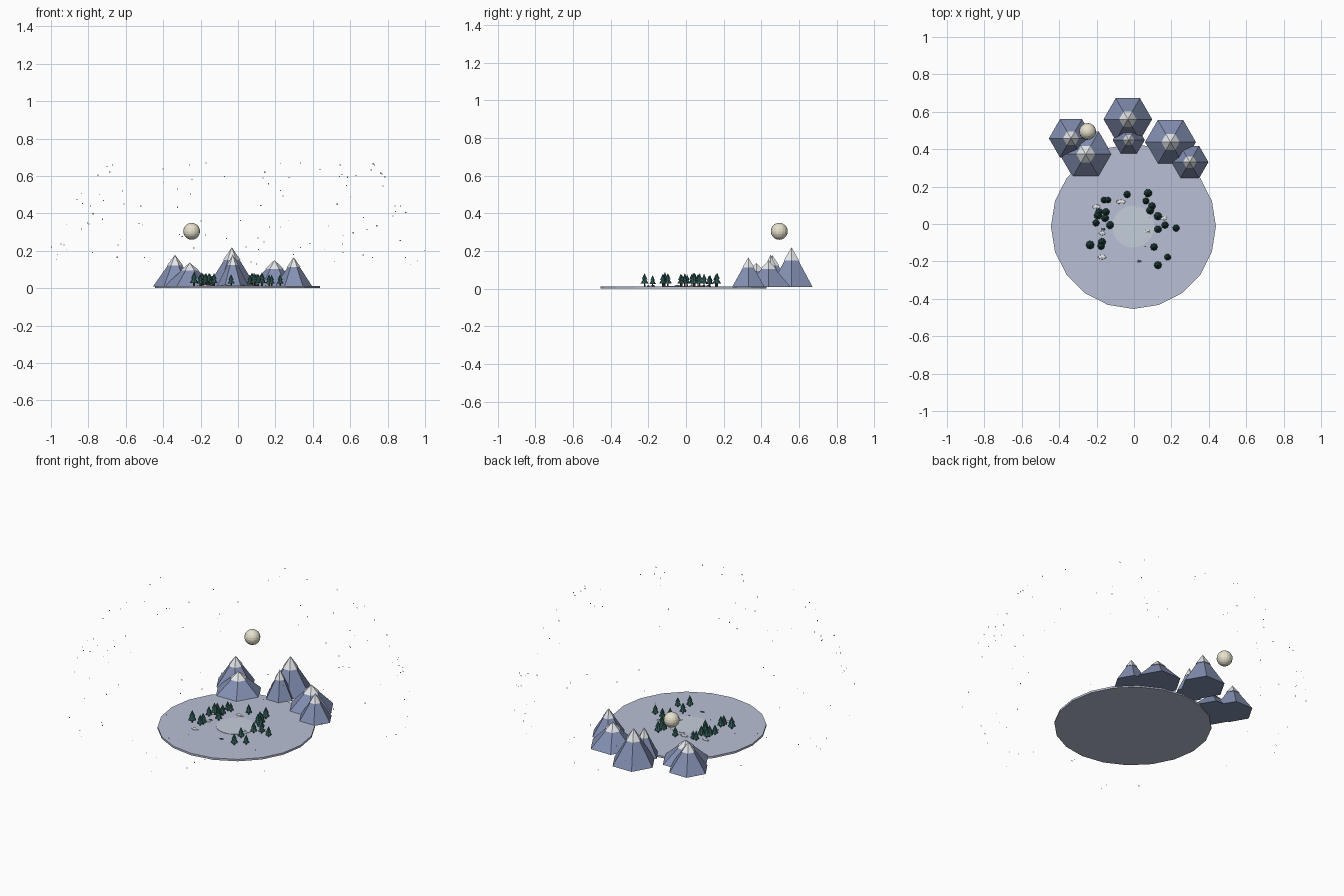
import bpy, bmesh, math, random
from mathutils import Matrix, Vector

if "Cube" in bpy.data.objects:
    bpy.data.objects.remove(bpy.data.objects["Cube"])

random.seed(7)
GROUND_TOP = 0.012


def material(name, rgb):
    m = bpy.data.materials.new(name)
    m.diffuse_color = (*rgb, 1)
    m.use_nodes = True
    m.node_tree.nodes["Principled BSDF"].inputs["Base Color"].default_value = m.diffuse_color
    return m


SNOWFIELD = material("snowfield", (0.48, 0.53, 0.66))
ROCK = material("mountain_rock", (0.23, 0.28, 0.45))
SNOW = material("snow", (0.78, 0.80, 0.83))
ICE = material("ice", (0.56, 0.62, 0.70))
PINE = material("pine", (0.03, 0.11, 0.10))
BARK = material("bark", (0.09, 0.05, 0.03))
STONE = material("stone", (0.13, 0.15, 0.22))
MOON = material("moon", (0.80, 0.76, 0.62))
STAR = material("star", (0.9, 0.9, 0.8))


def finish(name, bm, mat):
    me = bpy.data.meshes.new(name)
    bm.to_mesh(me)
    bm.free()
    me.materials.append(mat)
    ob = bpy.data.objects.new(name, me)
    bpy.context.collection.objects.link(ob)
    return ob


def cone(bm, x, y, z0, z1, r0, r1=0.0, sides=6, turn=math.pi / 2):
    """Upright cone or prism between heights z0 and z1."""
    mat = Matrix.Translation((x, y, (z0 + z1) / 2)) @ Matrix.Rotation(turn, 4, 'Z')
    bmesh.ops.create_cone(bm, cap_ends=True, segments=sides, radius1=r0,
                          radius2=r1, depth=z1 - z0, matrix=mat)


def blob(bm, x, y, z, sx, sy, sz):
    mat = Matrix.Translation((x, y, z)) @ Matrix.Diagonal((sx, sy, sz, 1))
    bmesh.ops.create_icosphere(bm, subdivisions=1, radius=1, matrix=mat)


# Ground plate and frozen pond
bm = bmesh.new()
cone(bm, -0.003, -0.013, 0, GROUND_TOP, 0.441, 0.441, 20)
finish("ground", bm, SNOWFIELD)
bm = bmesh.new()
cone(bm, -0.004, -0.014, GROUND_TOP - 0.004, GROUND_TOP + 0.002, 0.112, 0.112, 24)
finish("frozen_pond", bm, ICE)

# Mountains with snow caps: x, y, radius, peak height
mountains = [(-0.033, 0.56, 0.13, 0.219), (-0.028, 0.449, 0.086, 0.18),
             (-0.337, 0.458, 0.118, 0.178), (-0.258, 0.373, 0.14, 0.136),
             (0.195, 0.438, 0.136, 0.15), (0.298, 0.331, 0.10, 0.165)]
for i, (x, y, r, h) in enumerate(mountains, 1):
    bm = bmesh.new()
    cone(bm, x, y, 0.008, h - 0.002, r)
    finish(f"mountain_{i}", bm, ROCK)
    bm = bmesh.new()
    cone(bm, x, y, h - 0.33 * (h - 0.008), h, r * 0.36)
    finish(f"snow_cap_{i}", bm, SNOW)

# Pine trees: x, y, crown radius
trees = [(0.075, 0.165, .022), (0.064, 0.123, .018), (0.096, 0.096, .02),
         (0.086, 0.072, .021), (0.128, 0.042, .022), (0.128, -0.028, .02),
         (0.166, -0.006, .019), (0.225, -0.022, .019), (0.107, -0.123, .02),
         (0.18, -0.177, .018), (0.128, -0.22, .021), (-0.037, 0.158, .019),
         (-0.16, 0.128, .018), (-0.139, 0.128, .017), (-0.187, 0.064, .02),
         (-0.15, 0.064, .02), (-0.193, 0.046, .022), (-0.155, 0.032, .021),
         (-0.203, 0.006, .019), (-0.128, -0.006, .021), (-0.171, -0.096, .021),
         (-0.176, -0.118, .02), (-0.235, -0.112, .023)]
trunks, crowns = bmesh.new(), bmesh.new()
for x, y, r in trees:
    s, turn = r / 0.022, random.uniform(0, 1)
    base = GROUND_TOP + 0.016 * s
    cone(trunks, x, y, GROUND_TOP - 0.002, base + 0.002, 0.005 * s, 0.004 * s, 6)
    cone(crowns, x, y, base, base + 0.036 * s, r, 0, 8, turn)
    cone(crowns, x, y, base + 0.022 * s, base + 0.057 * s, r * 0.72, 0, 8, turn)
finish("tree_trunks", trunks, BARK)
finish("tree_crowns", crowns, PINE)

# Snow mounds
bm = bmesh.new()
for x, y, sx, sy in [(-0.07, 0.118, .03, .014), (-0.171, -0.177, .026, .014),
                     (-0.2, 0.092, .026, .013), (0.16, 0.03, .02, .012),
                     (0.07, -0.04, .018, .01), (-0.17, -0.05, .02, .012)]:
    blob(bm, x, y, GROUND_TOP, sx, sy, 0.008)
finish("snow_mounds", bm, SNOW)

# Stones and pebbles
bm = bmesh.new()
for x, y, s in [(0.027, -0.2, .014), (-0.166, -0.028, .014), (-0.064, 0.075, .005),
                (0.016, 0.09, .005), (-0.07, 0.0, .005), (0.085, 0.037, .006),
                (0.06, -0.12, .006)]:
    blob(bm, x, y, GROUND_TOP, s, s * 0.6, s * 0.5)
finish("stones", bm, STONE)

# Moon
bm = bmesh.new()
bmesh.ops.create_uvsphere(bm, u_segments=16, v_segments=10, radius=0.045,
                          matrix=Matrix.Translation((-0.248, 0.495, 0.304)))
finish("moon", bm, MOON)

# Stars: tiny flat squares facing the front, scattered over a wide dome
bm = bmesh.new()
points = [(-0.997, 0.05, 0.22), (0.997, 0.03, 0.2), (0.1, -0.99, 0.13), (0.07, 0.99, 0.14)]
for _ in range(106):
    a, e = random.uniform(0, 2 * math.pi), random.uniform(0.13, 0.76)
    c = 0.985 * math.cos(e)
    points.append((c * math.cos(a), c * math.sin(a), 0.985 * math.sin(e)))
for p in points:
    s = random.uniform(0.002, 0.0035)
    mat = Matrix.Translation(Vector(p)) @ Matrix.Rotation(math.pi / 2, 4, 'X')
    bmesh.ops.create_grid(bm, x_segments=1, y_segments=1, size=s, matrix=mat)
finish("stars", bm, STAR)
